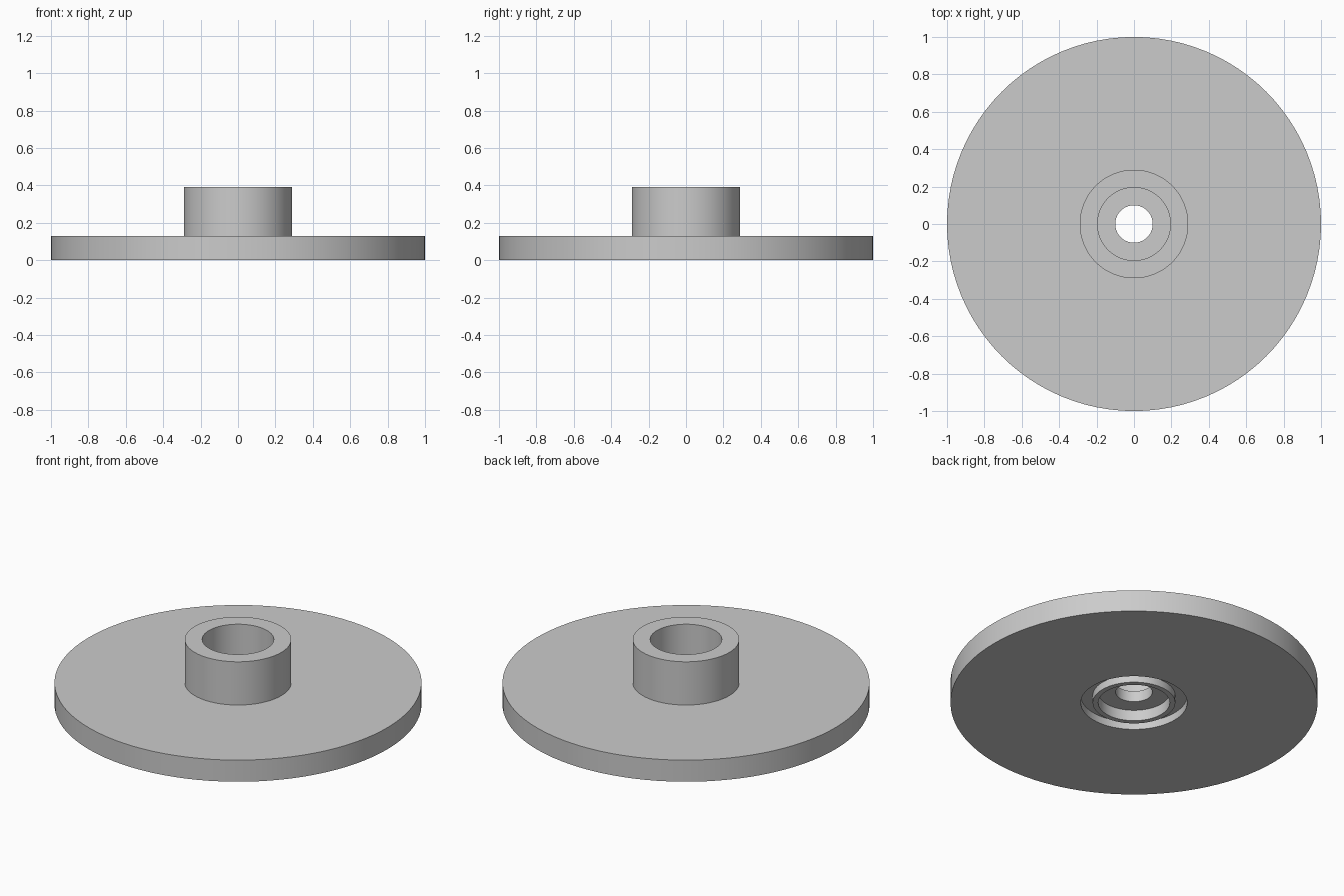
import bpy, bmesh, math

if "Cube" in bpy.data.objects:
    bpy.data.objects.remove(bpy.data.objects["Cube"])

SEGMENTS = 96


def lathe(name, profile):
    """Revolve a closed (radius, z) profile around the z axis."""
    bm = bmesh.new()
    rings = []
    for i in range(SEGMENTS):
        a = 2 * math.pi * i / SEGMENTS
        rings.append([bm.verts.new((r * math.cos(a), r * math.sin(a), z))
                      for r, z in profile])
    n = len(profile)
    for i in range(SEGMENTS):
        p, q = rings[i], rings[(i + 1) % SEGMENTS]
        for j in range(n):
            k = (j + 1) % n
            bm.faces.new((p[j], q[j], q[k], p[k]))
    bmesh.ops.recalc_face_normals(bm, faces=bm.faces[:])
    mesh = bpy.data.meshes.new(name)
    bm.to_mesh(mesh)
    bm.free()
    obj = bpy.data.objects.new(name, mesh)
    bpy.context.collection.objects.link(obj)
    bpy.ops.object.select_all(action='DESELECT')
    obj.select_set(True)
    bpy.context.view_layer.objects.active = obj
    bpy.ops.object.shade_smooth_by_angle(angle=math.radians(30))
    return obj


# Flanged disc: hollow boss on top, ring-shaped groove and cup underneath
lathe("flanged_disc", [
    (1.0, 0.0), (1.0, 0.13),        # outer rim
    (0.29, 0.13), (0.29, 0.39),     # boss outside
    (0.195, 0.39), (0.195, 0.13),   # boss bore
    (0.1, 0.13), (0.1, 0.065),      # centre hole
    (0.195, 0.065), (0.195, 0.0),   # cup underneath
    (0.225, 0.0), (0.225, 0.045),   # thin collar
    (0.29, 0.045), (0.29, 0.0),     # groove outer wall
])
